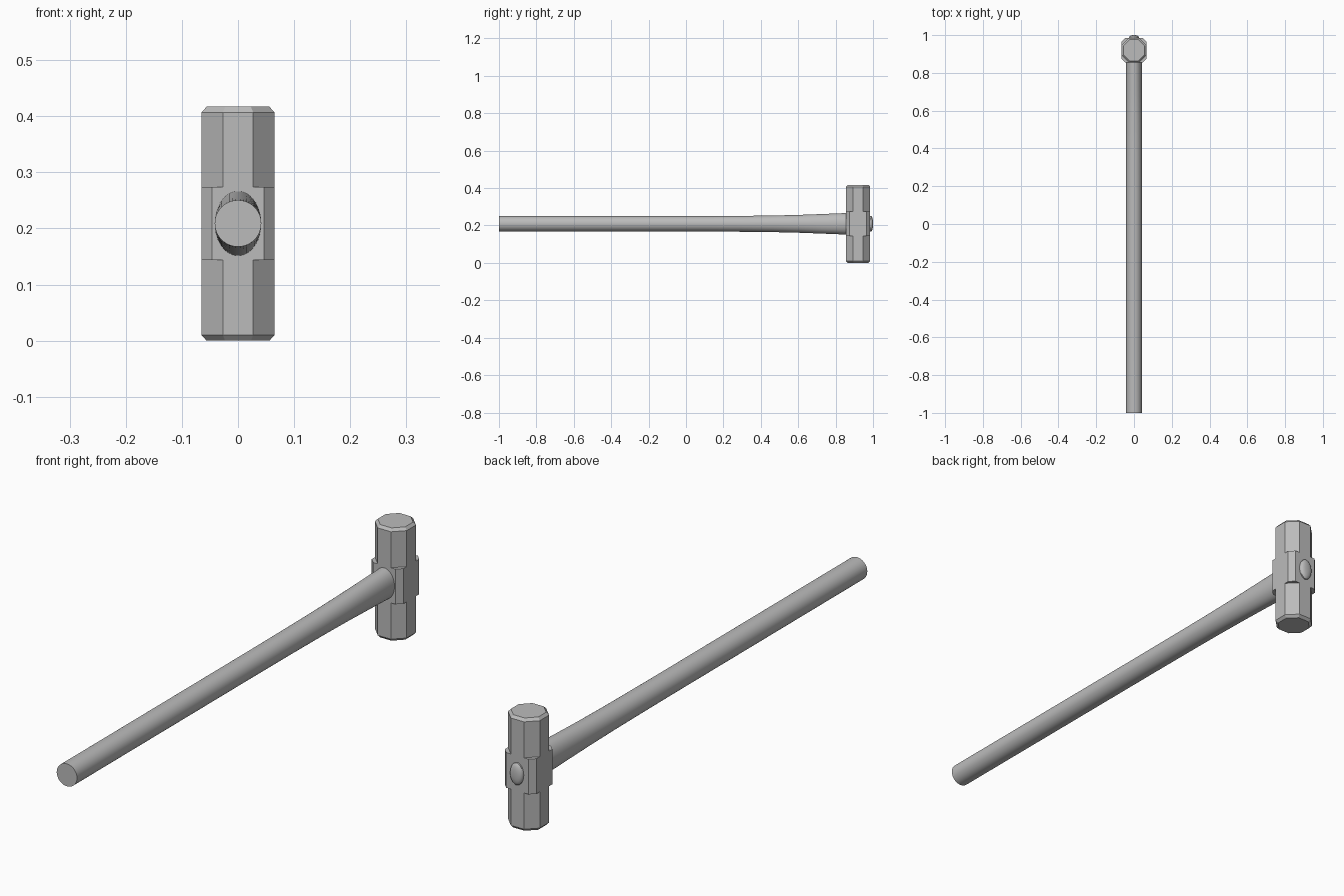
import bpy, bmesh, math

if "Cube" in bpy.data.objects:
    bpy.data.objects.remove(bpy.data.objects["Cube"])

steel = bpy.data.materials.new("plain grey")
steel.diffuse_color = (0.5, 0.5, 0.5, 1)
steel.use_nodes = True
steel.node_tree.nodes["Principled BSDF"].inputs["Base Color"].default_value = steel.diffuse_color

HEAD_Y, MID_Z, HALF = 0.92, 0.209, 0.065


def loft(name, rings, smooth=False):
    """Skin a list of equal-length point rings and cap both ends."""
    bm = bmesh.new()
    loops = [[bm.verts.new(p) for p in ring] for ring in rings]
    n = len(loops[0])
    for a, b in zip(loops, loops[1:]):
        for i in range(n):
            j = (i + 1) % n
            bm.faces.new((a[i], a[j], b[j], b[i]))
    bm.faces.new(loops[0])
    bm.faces.new(loops[-1])
    bmesh.ops.recalc_face_normals(bm, faces=bm.faces)
    mesh = bpy.data.meshes.new(name)
    bm.to_mesh(mesh)
    bm.free()
    mesh.materials.append(steel)
    obj = bpy.data.objects.new(name, mesh)
    bpy.context.collection.objects.link(obj)
    if smooth:
        bpy.ops.object.select_all(action='DESELECT')
        obj.select_set(True)
        bpy.context.view_layer.objects.active = obj
        bpy.ops.object.shade_smooth_by_angle(angle=math.radians(35))
    return obj


def octagon(half, flat, z):
    """Square of half-width `half` with corners cut back to `flat`."""
    pts = [(flat, -half), (half, -flat), (half, flat), (flat, half),
           (-flat, half), (-half, flat), (-half, -flat), (-flat, -half)]
    return [(x, HEAD_Y + y, z) for x, y in pts]


def ellipse(rx, rz, y, n=48):
    return [(rx * math.cos(t), y, MID_Z + rz * math.sin(t))
            for t in (2 * math.pi * i / n for i in range(n))]


# Head: octagonal bar with bevelled striking faces and a squarer middle,
# all one stepped skin
N, W, S = 0.027, 0.046, 0.056
loft("hammer_head", [
    octagon(S, 0.023, 0.0), octagon(HALF, N, 0.01),
    octagon(HALF, N, 0.144), octagon(HALF, W, 0.144),
    octagon(HALF, W, 0.274), octagon(HALF, N, 0.274),
    octagon(HALF, N, 0.407), octagon(S, 0.023, 0.417)])

# Handle: round grip flaring to a tall oval where it enters the head
profile = [(-1.0, 0.0415), (0.1, 0.0415), (0.3, 0.0425), (0.45, 0.044),
           (0.6, 0.0475), (0.72, 0.052), (0.87, 0.058)]
loft("handle", [ellipse(0.0415, rz, y) for y, rz in profile], smooth=True)

# Domed handle end showing through the back of the head
dome = [(0.97, 1.0), (0.990, 1.0), (0.994, 0.9), (0.9975, 0.7),
        (0.9995, 0.4), (1.0, 0.1)]
loft("handle_end", [ellipse(0.026 * s, 0.041 * s, y) for y, s in dome],
     smooth=True)
